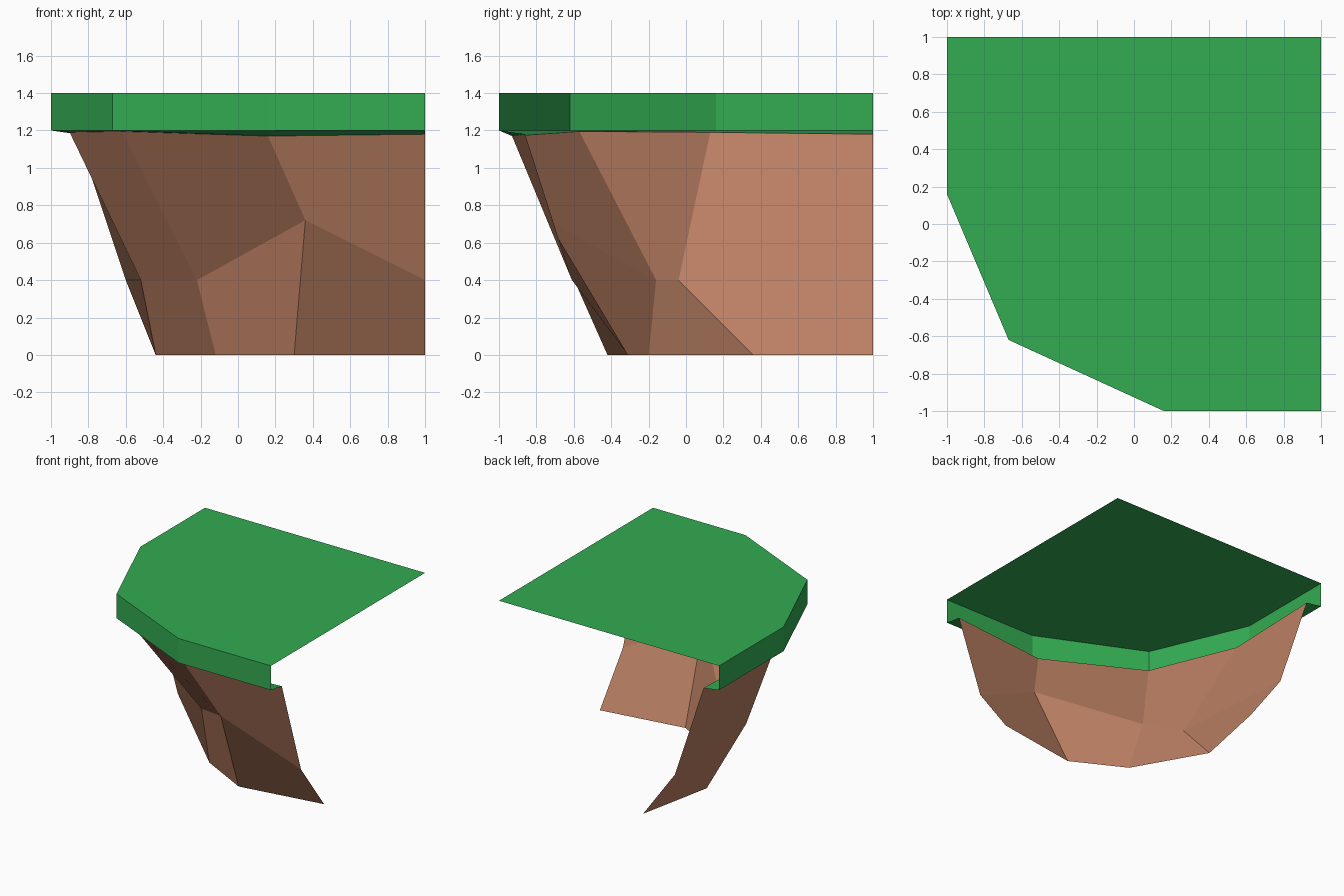
import bpy

if "Cube" in bpy.data.objects:
    bpy.data.objects.remove(bpy.data.objects["Cube"])


def material(name, rgb):
    m = bpy.data.materials.new(name)
    m.diffuse_color = (*rgb, 1)
    m.use_nodes = True
    m.node_tree.nodes["Principled BSDF"].inputs["Base Color"].default_value = m.diffuse_color
    return m


def skin_rows(name, rows, mat, cap=None):
    """Skin quads between stacked rows of points; cap adds a face over the top row plus one corner."""
    n = len(rows[0])
    verts = [p for row in rows for p in row]
    faces = []
    for r in range(len(rows) - 1):
        for i in range(n - 1):
            a, b = r * n + i, (r + 1) * n + i
            faces.append((a, b, b + 1, a + 1))
    if cap:
        verts.append(cap)
        faces.append((*range(n), len(verts) - 1))
    me = bpy.data.meshes.new(name)
    me.from_pydata(verts, [], faces)
    me.materials.append(mat)
    ob = bpy.data.objects.new(name, me)
    bpy.context.collection.objects.link(ob)
    return ob


grass = material("grass_green", (0.033, 0.41, 0.084))
dirt = material("dirt_brown", (0.50, 0.215, 0.125))

# Outline of the ledge, from the back left round to the front right
outline = [(-1, 1), (-1, 0.16), (-0.67, -0.62), (0.16, -1), (1, -1)]

# Rows of the faceted cliff below it
cliff_top = [(-0.86, 1, 1.18), (-0.90, 0.13, 1.19), (-0.62, -0.57, 1.195),
             (0.16, -0.93, 1.17), (1, -0.86, 1.18)]
cliff_mid = [(-0.60, 1, 0.4), (-0.52, -0.04, 0.4), (-0.22, -0.16, 0.4),
             (0.36, -0.74, 0.72), (1, -0.61, 0.4)]
cliff_base = [(-0.31, 1, 0), (-0.44, 0.36, 0), (-0.12, -0.20, 0),
              (0.30, -0.42, 0), (1, -0.31, 0)]

# Grass: top, rim and underside lip, open at the back and right
skin_rows("grass_ledge",
          [[(x, y, 1.4) for x, y in outline],
           [(x, y, 1.2) for x, y in outline],
           cliff_top], grass, cap=(1, 1, 1.4))

# Cliff wall, open at the back and right
skin_rows("cliff_wall", [cliff_top, cliff_mid, cliff_base], dirt)
